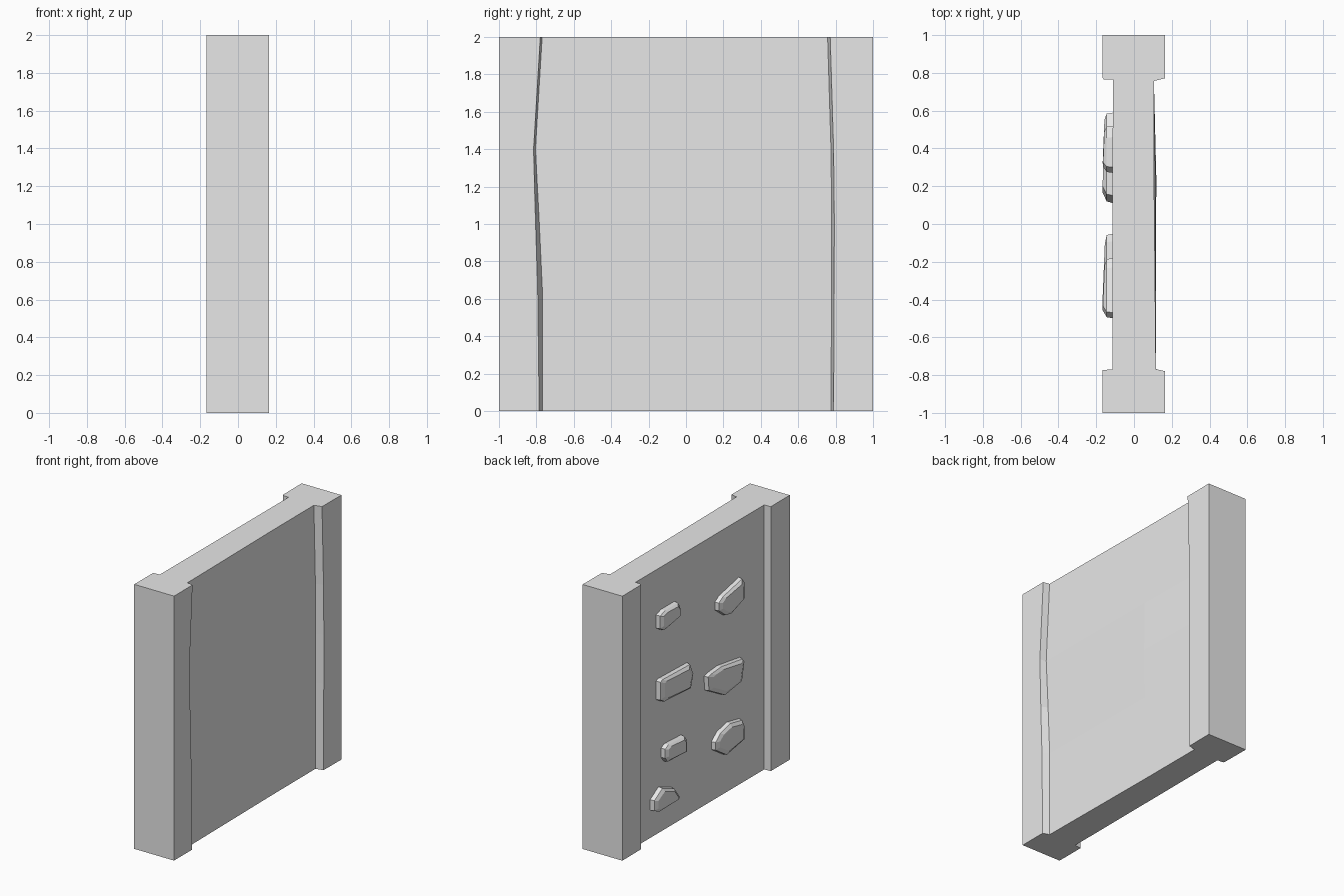
import bpy, bmesh

if "Cube" in bpy.data.objects:
    bpy.data.objects.remove(bpy.data.objects["Cube"])

stone = bpy.data.materials.new("stone_grey")
stone.use_nodes = True
stone.diffuse_color = (0.8, 0.8, 0.8, 1)
stone.node_tree.nodes["Principled BSDF"].inputs["Base Color"].default_value = (0.8, 0.8, 0.8, 1)


def loft(name, rings):
    """Skin a list of equal closed rings and cap both ends."""
    bm = bmesh.new()
    loops = [[bm.verts.new(p) for p in ring] for ring in rings]
    n = len(loops[0])
    for a, b in zip(loops, loops[1:]):
        for i in range(n):
            j = (i + 1) % n
            bm.faces.new((a[i], a[j], b[j], b[i]))
    bm.faces.new(loops[0])
    bm.faces.new(loops[-1])
    bmesh.ops.recalc_face_normals(bm, faces=bm.faces)
    mesh = bpy.data.meshes.new(name)
    bm.to_mesh(mesh)
    bm.free()
    mesh.materials.append(stone)
    obj = bpy.data.objects.new(name, mesh)
    bpy.context.collection.objects.link(obj)
    return obj


def wall_section(z, low, low_w, high, bulge):
    """Plan of the wall at one height: two thick posts and a thin panel."""
    plan = [(-.168, -1), (.165, -1), (.165, low - low_w), (.116, low),
            (.106 + bulge, .25), (.105, high), (.163, high + .014), (.165, 1),
            (-.168, 1), (-.166, .775), (-.16, .766), (-.112, .764),
            (-.115, -.77), (-.168, -.773)]
    return [(x, y, z) for x, y in plan]


# Wall with slightly crooked post edges
wall = loft("wall", [wall_section(*s) for s in (
    (0, -.768, .017, .775, 0), (.65, -.768, .025, .778, .005),
    (1.02, -.785, .02, .779, .012), (1.4, -.805, .01, .775, .008),
    (2, -.769, .01, .757, 0))])


def raised_stone(name, outline, height=.047):
    """Chipped stone standing out of the panel, tapering to a smaller face."""
    n = len(outline)
    cy = sum(p[0] for p in outline) / n
    cz = sum(p[1] for p in outline) / n

    def ring(x, scale, tilt=0):
        return [(x + tilt * (y - cy), cy + (y - cy) * scale, cz + (z - cz) * scale)
                for y, z in outline]
    return loft(name, [ring(-.108, 1), ring(-.114 - height * .65, .96),
                       ring(-.114 - height, .74, .03)])


# Raised stones, each an outline of (y, z)
stones = {
    "upper_left": [(.52, 1.66), (.52, 1.56), (.47, 1.53), (.27, 1.57), (.27, 1.64), (.3, 1.68), (.46, 1.68)],
    "upper_right": [(-.18, 1.49), (-.18, 1.43), (-.27, 1.36), (-.34, 1.35), (-.5, 1.41), (-.5, 1.53),
                    (-.47, 1.57), (-.23, 1.52)],
    "middle_left": [(.52, 1.16), (.52, 1.02), (.47, .99), (.14, .97), (.11, 1.07), (.15, 1.16), (.49, 1.17)],
    "middle_right": [(-.05, .98), (-.06, .87), (-.26, .76), (-.47, .79), (-.5, .93), (-.48, .96),
                     (-.21, 1.0), (-.09, .99)],
    "lower_left": [(.46, .63), (.46, .56), (.43, .52), (.19, .51), (.19, .6), (.22, .64), (.42, .65)],
    "lower_right": [(-.14, .45), (-.14, .39), (-.28, .3), (-.5, .34), (-.5, .44), (-.47, .5),
                    (-.32, .53), (-.2, .5)],
    "bottom_left": [(.59, .29), (.59, .21), (.53, .18), (.28, .19), (.28, .21), (.34, .29), (.49, .35)],
}
for name, outline in stones.items():
    raised_stone("stone_" + name, outline)
